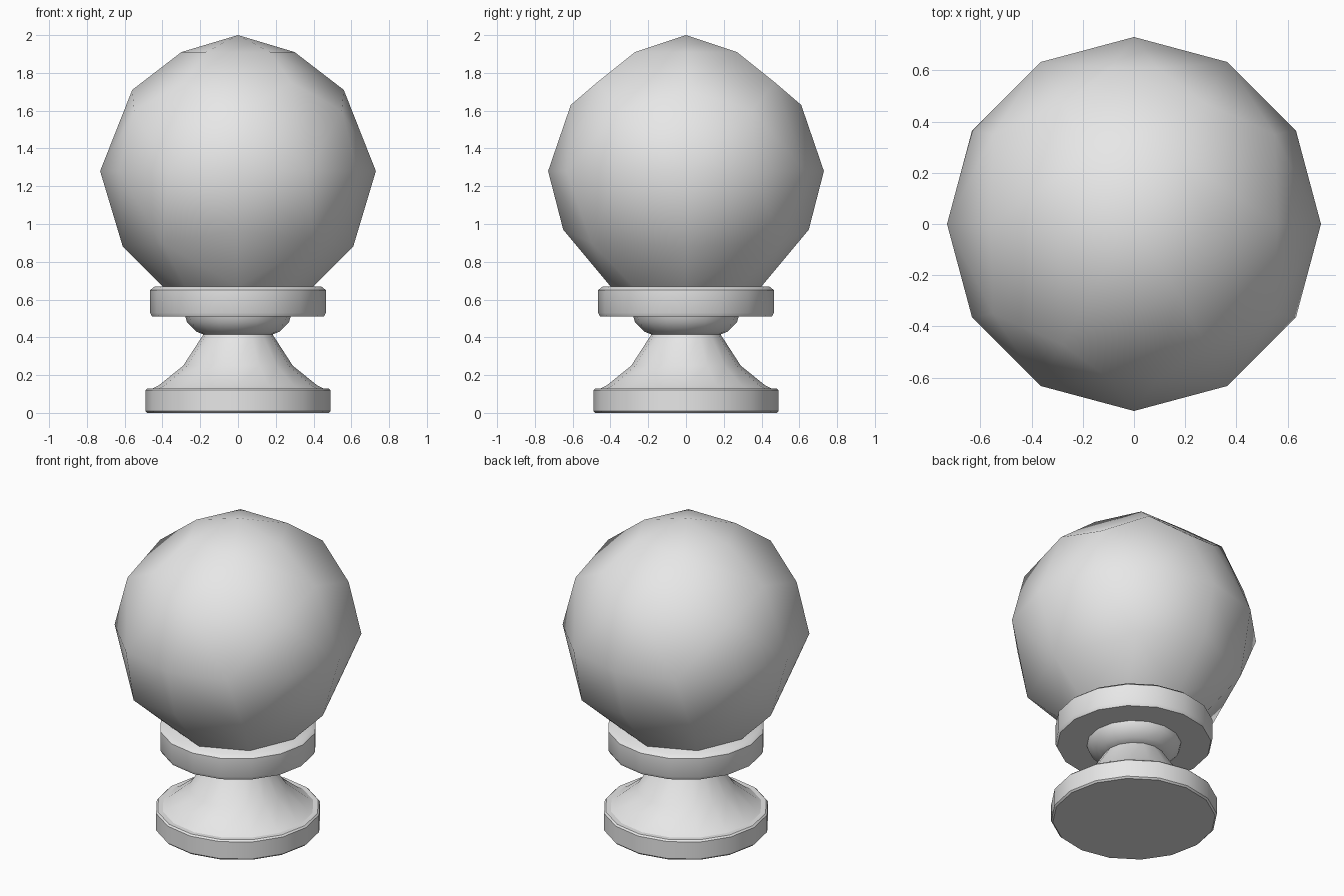
import bpy, bmesh
from math import sin, cos, pi, radians

if "Cube" in bpy.data.objects:
    bpy.data.objects.remove(bpy.data.objects["Cube"], do_unlink=True)

# One plain grey for the whole finial
grey = bpy.data.materials.new("light_grey")
grey.use_nodes = True
grey.diffuse_color = (0.8, 0.8, 0.8, 1)
grey.node_tree.nodes["Principled BSDF"].inputs["Base Color"].default_value = (0.8, 0.8, 0.8, 1)


def finish(name, bm, angle):
    bmesh.ops.recalc_face_normals(bm, faces=bm.faces[:])
    mesh = bpy.data.meshes.new(name)
    bm.to_mesh(mesh)
    bm.free()
    mesh.materials.append(grey)
    obj = bpy.data.objects.new(name, mesh)
    bpy.context.collection.objects.link(obj)
    bpy.ops.object.select_all(action='DESELECT')
    obj.select_set(True)
    bpy.context.view_layer.objects.active = obj
    bpy.ops.object.shade_smooth_by_angle(angle=radians(angle))


def lathe(name, profile, sides=16):
    bm = bmesh.new()
    rings = [[bm.verts.new((r * cos(2 * pi * i / sides), r * sin(2 * pi * i / sides), z))
              for i in range(sides)] for r, z in profile]
    for low, high in zip(rings, rings[1:]):
        for i in range(sides):
            j = (i + 1) % sides
            bm.faces.new((low[i], low[j], high[j], high[i]))
    bm.faces.new(rings[0])
    bm.faces.new(rings[-1])
    finish(name, bm, 40)


# Turned pedestal
lathe("plinth", [(.48, 0), (.49, .01), (.49, .12), (.48, .13)])
lathe("flared_stem", [(.46, .125), (.42, .145), (.29, .25), (.18, .42)])
lathe("neck_collar", [(.17, .41), (.22, .43), (.27, .48), (.28, .515)])
lathe("seat_disc", [(.455, .51), (.465, .53), (.465, .65), (.44, .67)])

# Faceted ball: corner points mirrored to every quadrant, wrapped in a hull
corners = [(0, 0, 2), (.3, 0, 1.91), (.17, .27, 1.91), (.56, 0, 1.71),
           (.28, .47, 1.75), (.09, .61, 1.63), (.55, .35, 1.6),
           (.61, 0, .88), (0, .65, .97), (.4, .5, .9), (.4, 0, .67), (.28, .28, .67), (0, .4, .67)]
corners += [(.73 * cos(a * pi / 6), .73 * sin(a * pi / 6), 1.28) for a in range(4)]
points = {(round(x * sx, 4) + 0.0, round(y * sy, 4) + 0.0, z)
          for x, y, z in corners for sx in (1, -1) for sy in (1, -1)}
bm = bmesh.new()
for p in sorted(points):
    bm.verts.new(p)
bmesh.ops.convex_hull(bm, input=bm.verts[:])
bmesh.ops.dissolve_limit(bm, angle_limit=radians(4), verts=bm.verts[:], edges=bm.edges[:])
finish("faceted_ball", bm, 40)
